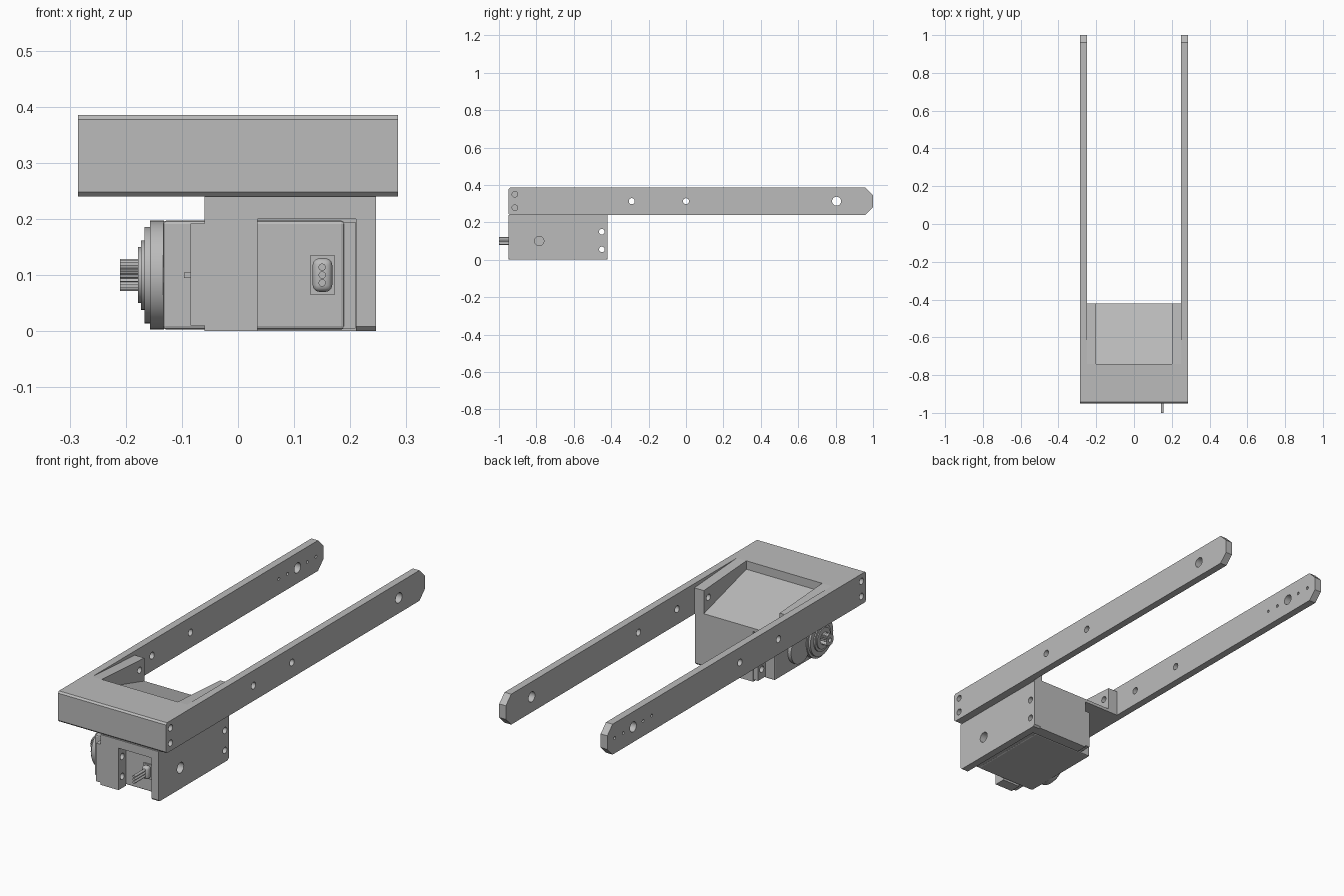
import bpy, bmesh, math
from mathutils import Matrix, Vector

cube = bpy.data.objects.get("Cube")
if cube:
    bpy.data.objects.remove(cube, do_unlink=True)

GREY = (0.5, 0.5, 0.5, 1.0)
grey = bpy.data.materials.new("plain grey")
grey.use_nodes = True
grey.diffuse_color = GREY
grey.node_tree.nodes["Principled BSDF"].inputs["Base Color"].default_value = GREY


def finish(name, bm):
    bmesh.ops.recalc_face_normals(bm, faces=bm.faces[:])
    mesh = bpy.data.meshes.new(name)
    bm.to_mesh(mesh)
    bm.free()
    mesh.materials.append(grey)
    ob = bpy.data.objects.new(name, mesh)
    bpy.context.collection.objects.link(ob)
    return ob


def prism(name, profile, x0, x1):
    """Extrude a (y, z) profile from x0 to x1."""
    bm = bmesh.new()
    face = bm.faces.new([bm.verts.new((x0, y, z)) for y, z in profile])
    out = bmesh.ops.extrude_face_region(bm, geom=[face])
    moved = [v for v in out["geom"] if isinstance(v, bmesh.types.BMVert)]
    bmesh.ops.translate(bm, verts=moved, vec=(x1 - x0, 0, 0))
    return finish(name, bm)


def box(name, x0, x1, y0, y1, z0, z1):
    return prism(name, [(y0, z0), (y1, z0), (y1, z1), (y0, z1)], x0, x1)


def rods(name, specs, x0, x1, sides=32):
    """Cylinders along x, each given as (y, z, radius)."""
    bm = bmesh.new()
    for y, z, r in specs:
        mat = Matrix.Translation(((x0 + x1) / 2, y, z)) @ Matrix.Rotation(math.pi / 2, 4, "Y")
        bmesh.ops.create_cone(bm, cap_ends=True, segments=sides, radius1=r,
                              radius2=r, depth=x1 - x0, matrix=mat)
    return finish(name, bm)


def apply(ob, mod):
    bpy.context.view_layer.objects.active = ob
    bpy.ops.object.modifier_apply(modifier=mod.name)


def drill(ob, specs, x0=-0.5, x1=0.5):
    cutter = rods("hole_cutter", specs, x0, x1)
    mod = ob.modifiers.new("holes", "BOOLEAN")
    mod.solver = "EXACT"
    mod.object = cutter
    apply(ob, mod)
    bpy.data.objects.remove(cutter, do_unlink=True)


def soften(ob, width, segments=2):
    mod = ob.modifiers.new("soft_edges", "BEVEL")
    mod.width, mod.segments = width, segments
    apply(ob, mod)


def smooth(ob):
    bpy.ops.object.select_all(action="DESELECT")
    ob.select_set(True)
    bpy.context.view_layer.objects.active = ob
    bpy.ops.object.shade_smooth_by_angle(angle=math.radians(30))


FRONT, BAR, REAR = -0.95, -0.74, -0.42
LOW, TOP, MID = 0.24, 0.385, 0.313
SHAFT_Y, SHAFT_Z = -0.785, 0.1

# Long arms with clipped tips
front_edge = [(FRONT, TOP - 0.008), (FRONT, LOW + 0.008), (FRONT + 0.008, LOW)]
arm = front_edge + [(0.96, LOW), (1, LOW + 0.04), (1, TOP - 0.04), (0.96, TOP), (FRONT + 0.008, TOP)]
arm_holes = [(-0.915, 0.35, 0.015), (-0.915, 0.278, 0.015), (-0.29, MID, 0.016),
             (0, MID, 0.016), (0.805, MID, 0.024)]
small_holes = [(0.805 + d, MID, 0.007) for d in (-0.14, -0.075, 0.075, 0.14)]
for side, sx, extra in (("left", 1, []), ("right", -1, small_holes)):
    ob = prism(side + "_arm", arm, sx * 0.25, sx * 0.285)
    drill(ob, arm_holes + extra)
    smooth(ob)

# Cross bar, sloping deck and its side rails
prism("cross_bar", front_edge + [(BAR, LOW), (BAR, TOP), (FRONT + 0.008, TOP)], -0.25, 0.25)
prism("sloped_deck", [(BAR, LOW), (REAR, LOW), (REAR, 0.255), (BAR, 0.345)], -0.2, 0.2)
for side, sx in (("left", 1), ("right", -1)):
    ob = prism(side + "_rail", [(BAR, LOW), (REAR, LOW), (REAR, 0.365), (BAR, TOP)],
               sx * 0.2, sx * 0.25)
    drill(ob, [(-0.455, 0.32, 0.015)])
    smooth(ob)

# Motor bracket below the deck
screws = [(-0.45, z, 0.015) for z in (0.055, 0.15)]
leg_screws = [(-0.922, z, 0.015) for z in (0.055, 0.15)]
box("motor_roof", -0.06, 0.245, FRONT, REAR, 0.2, LOW)
plate = prism("motor_side_plate", [(FRONT, 0.008), (FRONT + 0.008, 0), (REAR - 0.008, 0),
                                   (REAR, 0.008), (REAR, LOW), (FRONT, LOW)], 0.21, 0.246)
drill(plate, screws + [(SHAFT_Y, SHAFT_Z, 0.025)])
back = box("motor_back_wall", -0.06, 0.21, -0.475, REAR, 0, 0.2)
drill(back, screws)
leg = box("motor_front_leg", -0.06, 0.035, FRONT, -0.895, 0, 0.2)
drill(leg, leg_screws)
for ob in (plate, back, leg):
    smooth(ob)

# Motor case, end cover and mounting tabs
soften(box("motor_case", -0.134, 0.19, -0.89, -0.478, 0.003, 0.197), 0.006)
cover = box("motor_end_cover", 0.188, 0.209, -0.887, -0.481, 0.005, 0.195)
drill(cover, [(y, z, 0.014) for y in (-0.865, -0.503) for z in (0.025, 0.175)], 0.2, 0.25)
for label, y0, y1, holes in (("front", -0.948, -0.885, leg_screws), ("rear", -0.483, -0.422, screws)):
    tab = box(label + "_mounting_tab", -0.085, -0.06, y0, y1, 0.01, 0.192)
    drill(tab, holes)
    smooth(tab)
    box(label + "_tab_rib", -0.096, -0.084, y0 + 0.03 * (label == "front"),
        y1 - 0.03 * (label == "rear"), 0.095, 0.105)

# Gear housing steps
for name, y, r, x0, x1 in (("gear_housing", SHAFT_Y, 0.097, -0.157, -0.132),
                           ("housing_step", SHAFT_Y, 0.086, -0.167, -0.155),
                           ("housing_collar", SHAFT_Y, 0.062, -0.173, -0.165),
                           ("shaft_collar", SHAFT_Y, 0.05, -0.178, -0.171),
                           ("second_gear_hump", -0.65, 0.075, -0.152, -0.132)):
    smooth(rods(name, [(y, SHAFT_Z, r)], x0, x1, 48))

# Splined output shaft
teeth = 24
spline = []
for i in range(teeth * 2):
    a = math.pi * i / teeth
    r = 0.029 if i % 2 else 0.025
    spline.append((SHAFT_Y + r * math.cos(a), SHAFT_Z + r * math.sin(a)))
shaft = prism("splined_shaft", spline, -0.21, -0.176)
drill(shaft, [(SHAFT_Y, SHAFT_Z, 0.01)], -0.25, -0.185)

# Cable grommet and its three wires
box("grommet_plate", 0.128, 0.173, -0.896, -0.888, 0.065, 0.135)
grommet = box("cable_grommet", 0.133, 0.168, -0.92, -0.89, 0.07, 0.13)
soften(grommet, 0.012, 3)
smooth(grommet)
bm = bmesh.new()
for dz in (-0.014, 0, 0.014):
    mat = Matrix.Translation((0.15, -0.95, SHAFT_Z + dz)) @ Matrix.Rotation(math.pi / 2, 4, "X")
    bmesh.ops.create_cone(bm, cap_ends=True, segments=16, radius1=0.0065,
                          radius2=0.0065, depth=0.1, matrix=mat)
smooth(finish("cable_wires", bm))
